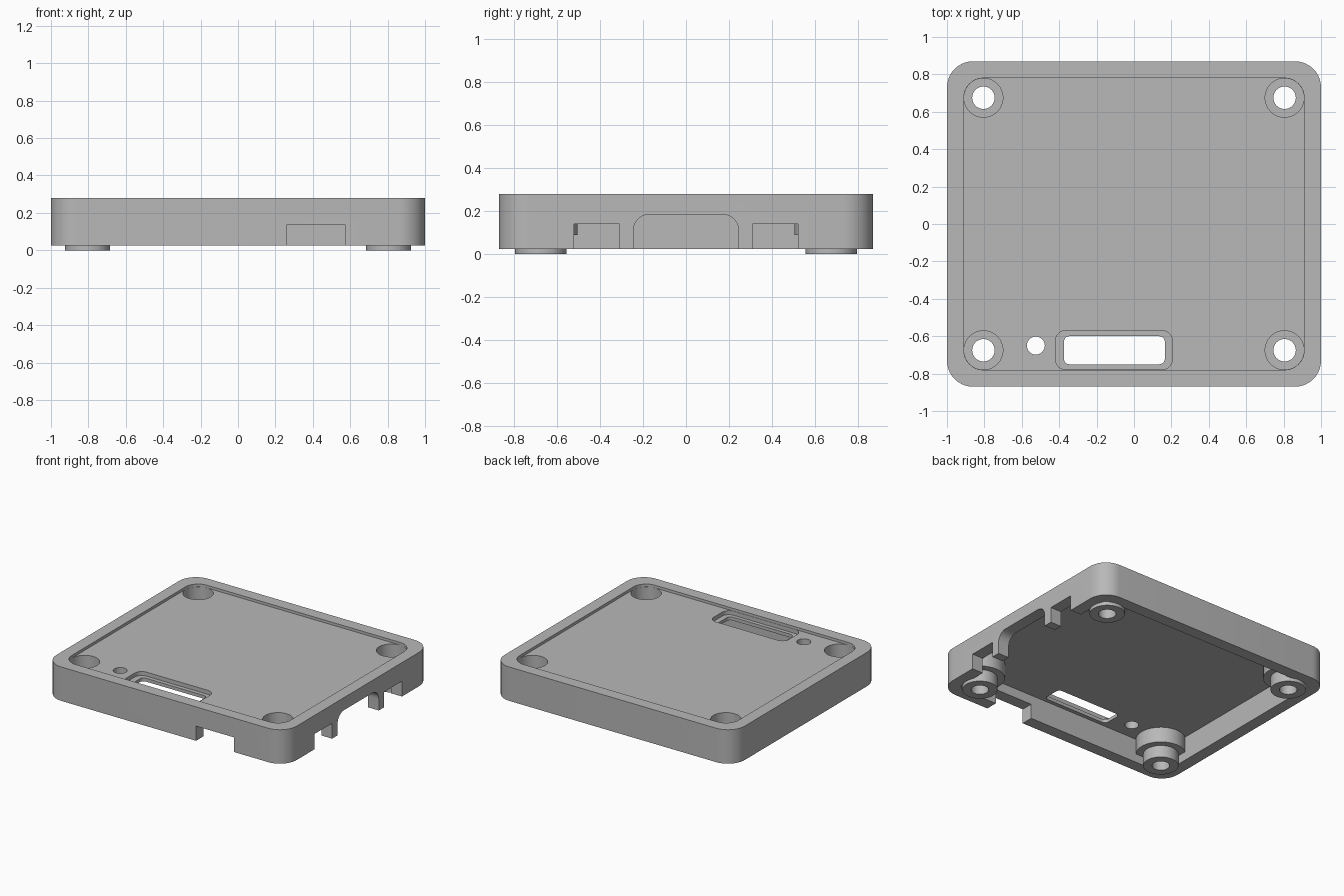
import bpy
import bmesh
import math
from mathutils import Matrix

cube = bpy.data.objects.get("Cube")
if cube:
    bpy.data.objects.remove(cube, do_unlink=True)

# Single plastic colour
grey = bpy.data.materials.new("grey plastic")
grey.use_nodes = True
colour = (0.48, 0.48, 0.48, 1)
grey.diffuse_color = colour
grey.node_tree.nodes["Principled BSDF"].inputs["Base Color"].default_value = colour


def finish(name, bm):
    bmesh.ops.recalc_face_normals(bm, faces=bm.faces)
    mesh = bpy.data.meshes.new(name)
    bm.to_mesh(mesh)
    bm.free()
    mesh.materials.append(grey)
    obj = bpy.data.objects.new(name, mesh)
    bpy.context.collection.objects.link(obj)
    return obj


def rounded_prism(name, u, v, w, radius=0, along_x=False, steps=10):
    """Rounded rectangle u by v, extruded over w along z (or along x)."""
    bm = bmesh.new()
    points = []
    corners = [(u[1], v[1], -1, -1), (u[0], v[1], 1, -1),
               (u[0], v[0], 1, 1), (u[1], v[0], -1, 1)]
    for k, (cu, cv, su, sv) in enumerate(corners):
        for i in range(steps + 1 if radius else 1):
            a = math.pi / 2 * (k + i / steps)
            points.append((cu + radius * (su + math.cos(a) * bool(radius)),
                           cv + radius * (sv + math.sin(a) * bool(radius))))
    place = (lambda p: (w[0], p[0], p[1])) if along_x else (lambda p: (p[0], p[1], w[0]))
    face = bm.faces.new([bm.verts.new(place(p)) for p in points])
    moved = bmesh.ops.extrude_face_region(bm, geom=[face])["geom"]
    depth = w[1] - w[0]
    shift = (depth, 0, 0) if along_x else (0, 0, depth)
    bmesh.ops.translate(bm, vec=shift, verts=[g for g in moved if isinstance(g, bmesh.types.BMVert)])
    return finish(name, bm)


def cylinder(name, x, y, z, radius):
    bm = bmesh.new()
    bmesh.ops.create_cone(bm, cap_ends=True, segments=48, radius1=radius, radius2=radius,
                          depth=z[1] - z[0],
                          matrix=Matrix.Translation((x, y, (z[0] + z[1]) / 2)))
    return finish(name, bm)


def combine(tool, operation="DIFFERENCE"):
    mod = case.modifiers.new(tool.name, "BOOLEAN")
    mod.operation = operation
    mod.solver = "EXACT"
    mod.object = tool
    bpy.context.view_layer.objects.active = case
    bpy.ops.object.modifier_apply(modifier=mod.name)
    bpy.data.objects.remove(tool, do_unlink=True)


# Hollow lid with rounded corners
case = rounded_prism("case_lid", (-1, 1), (-0.87, 0.87), (0.025, 0.28), 0.14)
combine(rounded_prism("cavity", (-0.91, 0.91), (-0.78, 0.78), (-0.1, 0.205), 0.05))

# Port notches in the +x wall and the front wall
side = (0.87, 1.1)
for y in (-0.415, 0.415):
    combine(rounded_prism("small_port", (y - 0.105, y + 0.105), (-0.1, 0.14), side, along_x=True))
combine(rounded_prism("large_port", (-0.245, 0.245), (-0.2, 0.185), side, 0.075, along_x=True))
combine(rounded_prism("front_port", (0.26, 0.575), (-1, -0.76), (-0.1, 0.135)))

# Stepped screw bosses
screws = [(x, y) for x in (-0.805, 0.805) for y in (-0.675, 0.675)]
for x, y in screws:
    combine(cylinder("boss", x, y, (0.09, 0.22), 0.17), "UNION")
    combine(cylinder("boss_tip", x, y, (0, 0.2), 0.12), "UNION")

# Shallow label recess on top
combine(rounded_prism("recess", (-0.91, 0.91), (-0.78, 0.78), (0.26, 0.4), 0.105))

# Counterbores and screw holes
for x, y in screws:
    combine(cylinder("counterbore", x, y, (0.14, 0.4), 0.104))
    combine(cylinder("screw_hole", x, y, (-0.1, 0.3), 0.06))

# Display window with stepped edge, and the small indicator hole
combine(rounded_prism("window_step", (-0.42, 0.205), (-0.778, -0.57), (0.23, 0.4), 0.055))
combine(rounded_prism("window", (-0.375, 0.165), (-0.75, -0.6), (0.1, 0.4), 0.03))
combine(cylinder("indicator_hole", -0.525, -0.65, (0.1, 0.4), 0.048))

# Smooth curved walls, keep hard edges
bpy.ops.object.select_all(action="DESELECT")
case.select_set(True)
bpy.context.view_layer.objects.active = case
bpy.ops.object.shade_smooth_by_angle(angle=math.radians(30))
